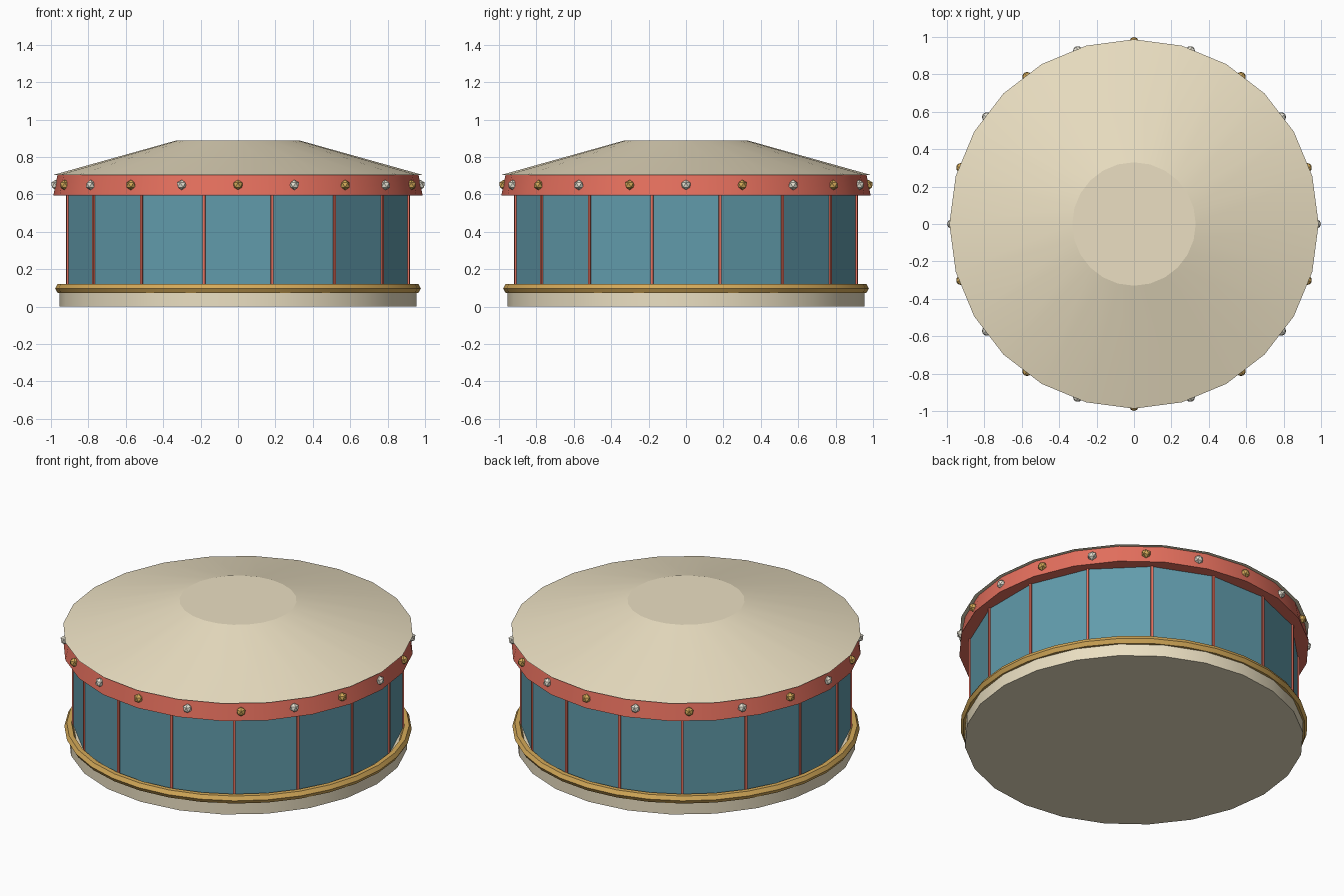
import bpy
from math import pi, sin, cos, radians

if "Cube" in bpy.data.objects:
    bpy.data.objects.remove(bpy.data.objects["Cube"])


def material(name, rgb):
    m = bpy.data.materials.new(name)
    m.diffuse_color = (*rgb, 1)
    m.use_nodes = True
    m.node_tree.nodes["Principled BSDF"].inputs["Base Color"].default_value = m.diffuse_color
    return m


CREAM = material("cream", (0.83, 0.74, 0.54))
TEAL = material("teal", (0.12, 0.33, 0.41))
RED = material("red", (0.78, 0.16, 0.11))
GOLD = material("gold", (0.66, 0.40, 0.10))
IVORY = material("ivory", (0.80, 0.77, 0.66))


def finish(name, mat, smooth=False):
    ob = bpy.context.object
    ob.name = name
    ob.data.materials.append(mat)
    # smooth walls, flat caps
    for p in ob.data.polygons:
        p.use_smooth = smooth and abs(p.normal.z) < 0.99
    return ob


def frustum(name, sides, r0, r1, z0, z1, mat, smooth=True, turn=0):
    bpy.ops.mesh.primitive_cone_add(vertices=sides, radius1=r0, radius2=r1,
                                    depth=z1 - z0, location=(0, 0, (z0 + z1) / 2),
                                    rotation=(0, 0, turn))
    ob = finish(name, mat, smooth)
    if smooth:
        bpy.ops.object.shade_smooth_by_angle(angle=radians(15.5))
    return ob


# Base, faceted drum wall, flared band and shallow roof
frustum("base", 24, 0.955, 0.955, 0, 0.10, CREAM)
frustum("drum_wall", 16, 0.927, 0.927, 0.09, 0.61, TEAL, False, pi / 16)
frustum("rim_band", 24, 0.987, 0.965, 0.595, 0.705, RED)
frustum("roof", 24, 0.987, 0.33, 0.704, 0.888, CREAM)

# Gold ring around the base
bpy.ops.mesh.primitive_torus_add(major_segments=32, minor_segments=6,
                                 major_radius=0.951, minor_radius=0.027,
                                 location=(0, 0, 0.097))
finish("base_ring", GOLD)
bpy.ops.object.shade_smooth_by_angle(angle=radians(30))

# Thin ribs on the drum corners
for i in range(16):
    a = (i + 0.5) * pi / 8
    bpy.ops.mesh.primitive_cube_add(size=1, location=(0.927 * cos(a), 0.927 * sin(a), 0.35),
                                    rotation=(0, 0, a))
    bpy.context.object.scale = (0.016, 0.014, 0.50)
    finish(f"rib_{i + 1}", RED)

# Alternating studs on the band
for i in range(20):
    a = -pi / 2 + i * pi / 10
    bpy.ops.mesh.primitive_ico_sphere_add(subdivisions=1, radius=0.028,
                                          location=(0.974 * cos(a), 0.974 * sin(a), 0.65),
                                          rotation=(0, 0, a))
    finish(f"stud_{i + 1}", IVORY if i % 2 else GOLD)
